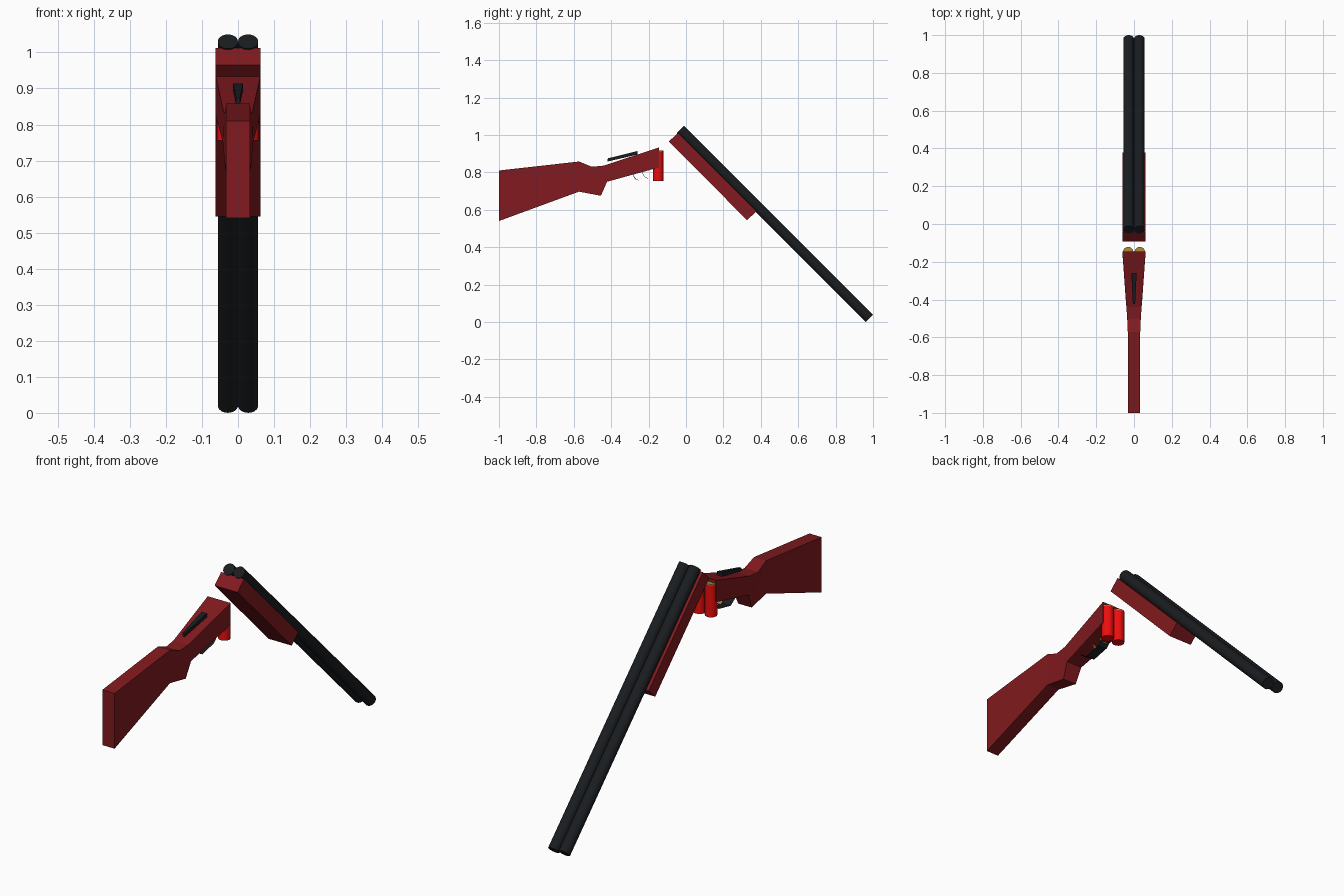
import bpy, bmesh, math
from mathutils import Vector

if "Cube" in bpy.data.objects:
    bpy.data.objects.remove(bpy.data.objects["Cube"])


def material(name, rgb):
    m = bpy.data.materials.new(name)
    m.diffuse_color = (*rgb, 1)
    m.use_nodes = True
    m.node_tree.nodes["Principled BSDF"].inputs["Base Color"].default_value = m.diffuse_color
    return m


WOOD = material("red_wood", (0.22, 0.010, 0.013))
STEEL = material("dark_steel", (0.010, 0.012, 0.014))
RED = material("shell_red", (0.85, 0.004, 0.004))
BRASS = material("brass", (0.42, 0.26, 0.04))


def finish(name, bm, mat):
    bmesh.ops.recalc_face_normals(bm, faces=bm.faces)
    me = bpy.data.meshes.new(name)
    bm.to_mesh(me)
    bm.free()
    me.materials.append(mat)
    ob = bpy.data.objects.new(name, me)
    bpy.context.collection.objects.link(ob)
    return ob


def slab(name, points, mat):
    """Closed side profile of (y, z, half width), symmetric about x = 0."""
    bm = bmesh.new()
    left = [bm.verts.new((-w, y, z)) for y, z, w in points]
    right = [bm.verts.new((w, y, z)) for y, z, w in points]
    bm.faces.new(left)
    bm.faces.new(right[::-1])
    n = len(points)
    for i in range(n):
        j = (i + 1) % n
        bm.faces.new((left[i], right[i], right[j], left[j]))
    bmesh.ops.triangulate(bm, faces=[f for f in bm.faces if len(f.verts) > 4])
    return finish(name, bm, mat)


def strip(name, path, half, mat, thickness=0):
    """Thin band following a (y, z) path."""
    bm = bmesh.new()
    rows = [[bm.verts.new((s * half, y, z)) for s in (-1, 1)] for y, z in path]
    for a, b in zip(rows, rows[1:]):
        bm.faces.new((a[0], a[1], b[1], b[0]))
    ob = finish(name, bm, mat)
    if thickness:
        ob.modifiers.new("thickness", 'SOLIDIFY').thickness = thickness
    return ob


def cylinder(name, a, b, r, mat):
    a, b = Vector(a), Vector(b)
    bpy.ops.mesh.primitive_cylinder_add(vertices=24, radius=r, depth=(b - a).length,
                                        location=(a + b) / 2)
    ob = bpy.context.object
    ob.rotation_euler = (b - a).to_track_quat('Z', 'Y').to_euler()
    ob.name = name
    ob.data.materials.append(mat)
    bpy.ops.object.shade_smooth_by_angle(angle=math.radians(35))
    return ob


# Stock, grip and receiver in one tapered body
slab("stock", [(-1, 0.81, 0.033), (-0.572, 0.858, 0.033), (-0.503, 0.83, 0.036),
               (-0.44, 0.836, 0.040), (-0.145, 0.933, 0.062), (-0.145, 0.826, 0.062),
               (-0.422, 0.75, 0.042), (-0.455, 0.675, 0.036), (-0.572, 0.697, 0.033),
               (-1, 0.54, 0.033)], WOOD)

# Fore-end under the tipped barrels
slab("fore_end", [(-0.092, 0.965, 0.062), (-0.042, 1.012, 0.062),
                  (0.378, 0.592, 0.062), (0.326, 0.545, 0.062)], WOOD)

# Opening lever on top of the receiver
slab("top_lever", [(-0.42, 0.858, 0.006), (-0.418, 0.875, 0.006),
                   (-0.26, 0.914, 0.014), (-0.26, 0.895, 0.014)], STEEL)

# Trigger guard and two curved triggers
strip("trigger_guard", [(-0.36, 0.768), (-0.31, 0.735), (-0.22, 0.755),
                        (-0.19, 0.785), (-0.185, 0.817)], 0.024, STEEL)
for i, (y, z) in enumerate([(-0.285, 0.757), (-0.235, 0.767)], 1):
    strip(f"trigger_{i}", [(y, z + 0.045), (y + 0.002, z + 0.028), (y + 0.008, z + 0.014),
                           (y + 0.018, z + 0.004), (y + 0.03, z)], 0.008, BRASS, 0.003)

# Twin barrels and the two shells
for side, s in (("left", -1), ("right", 1)):
    cylinder(f"barrel_{side}", (s * 0.028, -0.03, 1.03), (s * 0.028, 0.98, 0.02), 0.028, STEEL)
    cylinder(f"shell_{side}", (s * 0.031, -0.149, 0.755), (s * 0.031, -0.149, 0.911), 0.028, RED)
    cylinder(f"shell_cap_{side}", (s * 0.031, -0.149, 0.911), (s * 0.031, -0.149, 0.917), 0.028, BRASS)
